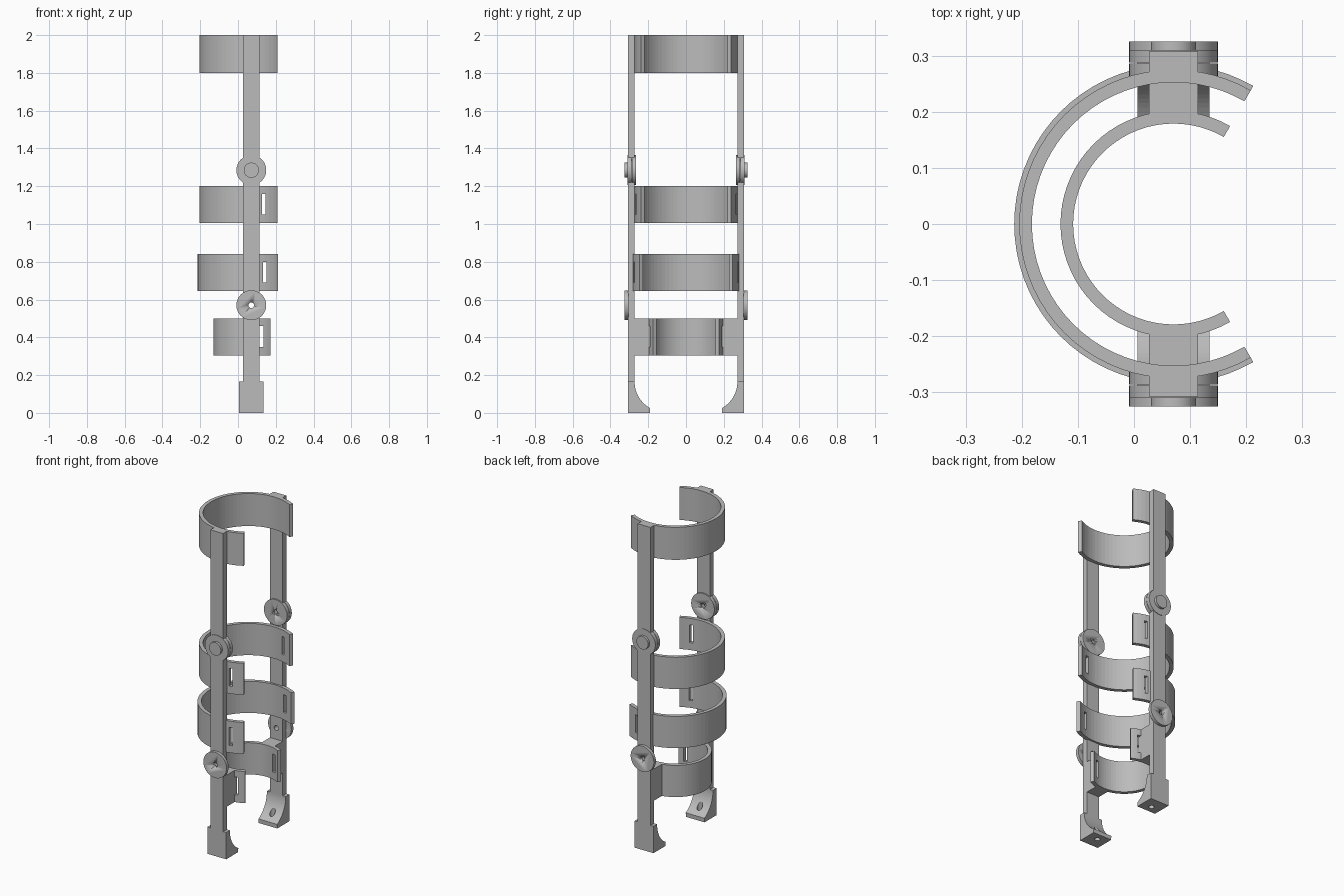
import bpy, bmesh, math
from mathutils import Vector

if "Cube" in bpy.data.objects:
    bpy.data.objects.remove(bpy.data.objects["Cube"])

grey = bpy.data.materials.new("plain grey")
grey.use_nodes = True
grey.diffuse_color = (0.5, 0.5, 0.5, 1)
grey.node_tree.nodes["Principled BSDF"].inputs["Base Color"].default_value = (0.5, 0.5, 0.5, 1)

CX = 0.0705          # shared axis of cuffs and struts
BAR = 0.0435         # half width of a strut
IN, OUT = 0.272, 0.307
KNEE, ANKLE = 1.285, 0.57


def prism(name, points, direction):
    """Extrude a closed outline of 3D points along a direction."""
    bm = bmesh.new()
    face = bm.faces.new([bm.verts.new(p) for p in points])
    res = bmesh.ops.extrude_face_region(bm, geom=[face])
    moved = [g for g in res["geom"] if isinstance(g, bmesh.types.BMVert)]
    bmesh.ops.translate(bm, verts=moved, vec=Vector(direction))
    bmesh.ops.recalc_face_normals(bm, faces=bm.faces)
    mesh = bpy.data.meshes.new(name)
    bm.to_mesh(mesh)
    bm.free()
    mesh.materials.append(grey)
    ob = bpy.data.objects.new(name, mesh)
    bpy.context.collection.objects.link(ob)
    return ob


def box(name, x0, x1, y0, y1, z0, z1):
    return prism(name, [(x0, y0, z0), (x1, y0, z0), (x1, y1, z0), (x0, y1, z0)], (0, 0, z1 - z0))


def circle(r, n=48):
    return [(r * math.cos(math.tau * i / n), r * math.sin(math.tau * i / n)) for i in range(n)]


def disc(name, r, z, y0, y1):
    ob = prism(name, [(CX + a, y0, z + b) for a, b in circle(r)], (0, y1 - y0, 0))
    ob.data.shade_smooth()
    bpy.context.view_layer.objects.active = ob
    for o in bpy.context.selected_objects:
        o.select_set(False)
    ob.select_set(True)
    bpy.ops.object.shade_smooth_by_angle(angle=math.radians(30))
    return ob


def cut(ob, cutter):
    """Subtract the cutter, bake the result and discard the cutter."""
    mod = ob.modifiers.new("cut", "BOOLEAN")
    mod.operation, mod.solver, mod.object = "DIFFERENCE", "EXACT", cutter
    bpy.context.view_layer.objects.active = ob
    bpy.ops.object.modifier_apply(modifier="cut")
    bpy.data.objects.remove(cutter)


def cuff(name, r, z0, z1, slot_x=None):
    """Open C-shaped band with an optional strap slot near each end."""
    angles = [math.radians(60 + 5 * i) for i in range(49)]
    rim = [(CX + r * math.cos(a), r * math.sin(a), z0) for a in angles]
    q = r - 0.0225
    rim += [(CX + q * math.cos(a), q * math.sin(a), z0) for a in reversed(angles)]
    ob = prism(name, rim, (0, 0, z1 - z0))
    if slot_x:
        cut(ob, box("slot", slot_x - 0.01, slot_x + 0.01, -0.4, 0.4, z0 + 0.045, z1 - 0.04))


# Cuffs
cuff("thigh_cuff", 0.275, 1.8, 2.0)
cuff("upper_calf_cuff", 0.275, 1.005, 1.2, 0.136)
cuff("lower_calf_cuff", 0.284, 0.645, 0.84, 0.142)
cuff("ankle_cuff", 0.2015, 0.305, 0.5, 0.124)

for side, s in (("front", -1), ("back", 1)):
    # Struts
    box(side + "_thigh_strut", CX - BAR, CX + BAR, s * IN, s * OUT, KNEE, 2.0)
    shank = box(side + "_shank_strut", CX - BAR, CX + BAR, s * IN, s * OUT, ANKLE, KNEE)
    lower = box(side + "_ankle_strut", CX - BAR, CX + BAR, s * IN, s * OUT, 0.1, ANKLE)
    box(side + "_cuff_bracket", CX - BAR, CX + BAR, s * 0.19, s * OUT, 0.305, 0.5)

    # Knee hinge: two plates and a button, with a blind hole on the inside
    plate = disc(side + "_knee_inner_plate", 0.079, KNEE, s * 0.264, s * 0.286)
    cut(plate, disc("hole", 0.014, KNEE, s * 0.2, s * 0.275))
    disc(side + "_knee_outer_plate", 0.079, KNEE, s * 0.288, s * 0.31)
    disc(side + "_knee_button", 0.04, KNEE, s * 0.3, s * 0.325)

    # Ankle hinge with a hole right through
    hinge = disc(side + "_ankle_plate", 0.079, ANKLE, s * 0.305, s * 0.325)
    for part in (hinge, shank, lower):
        cut(part, disc("hole", 0.015, ANKLE, s * 0.2, s * 0.4))

    # Foot bracket with a concave inner side and a bolt hole
    arc = [math.radians(-61 * i / 16) for i in range(17)]
    side_view = [(OUT, 0), (OUT, 0.165)]
    side_view += [(0.112 + 0.16 * math.cos(a), 0.165 + 0.16 * math.sin(a)) for a in arc]
    side_view.append((0.19, 0))
    foot = prism(side + "_foot_bracket", [(CX - 0.064, s * y, z) for y, z in side_view], (0.128, 0, 0))
    bolt = prism("bolt_hole", [(CX + a, s * 0.235 + b, -0.1) for a, b in circle(0.016, 32)], (0, 0, 0.3))
    cut(foot, bolt)
